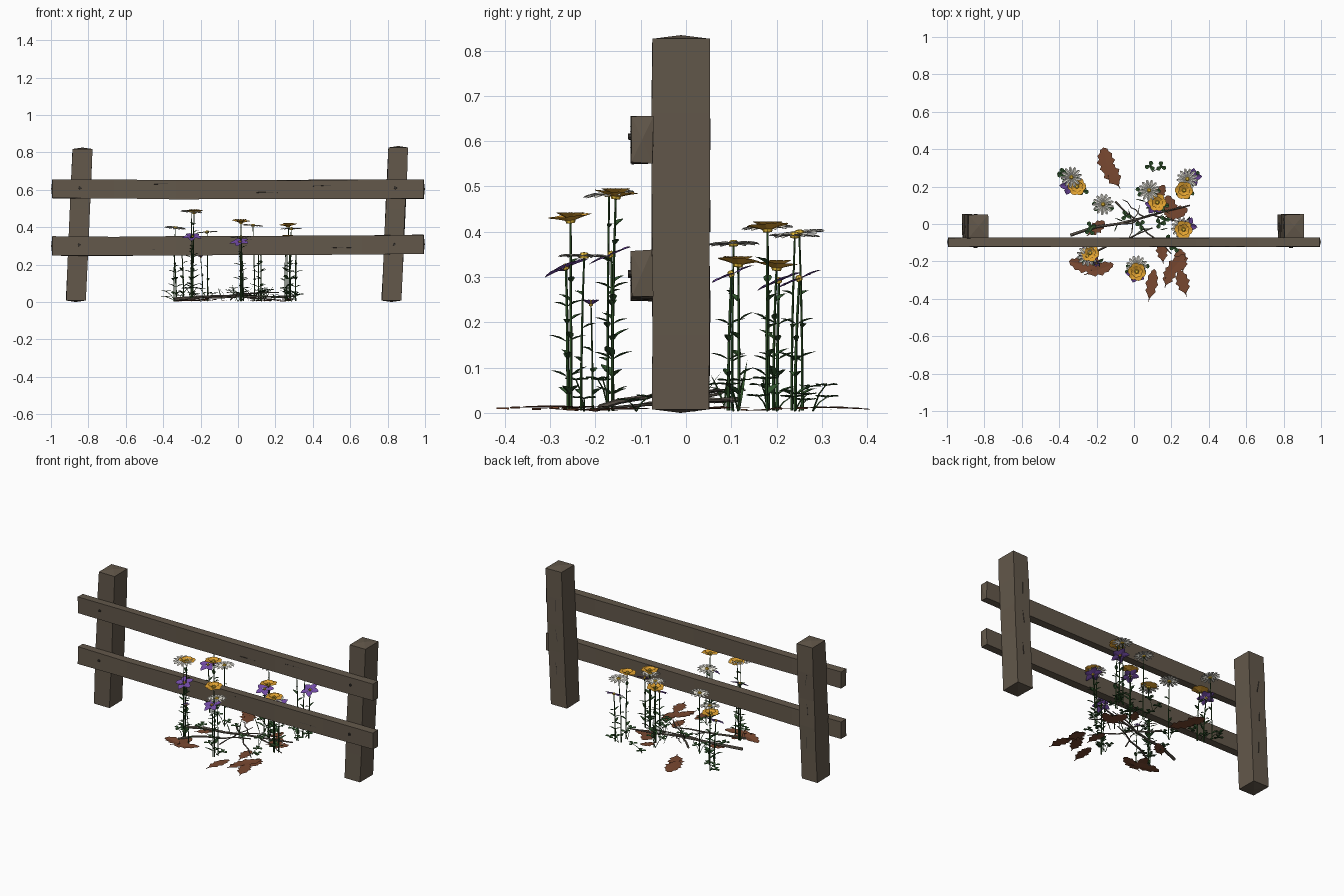
import bpy, bmesh, math, random
from mathutils import Vector as V

if "Cube" in bpy.data.objects:
    bpy.data.objects.remove(bpy.data.objects["Cube"])
random.seed(4)
R = random.uniform


def mat(name, r, g, b):
    m = bpy.data.materials.new(name)
    m.diffuse_color = (r, g, b, 1)
    m.use_nodes = True
    m.node_tree.nodes["Principled BSDF"].inputs["Base Color"].default_value = m.diffuse_color
    return m


WOOD = mat("weathered wood", .125, .098, .07)
NAIL = mat("dark iron", .04, .035, .03)
TWIG = mat("twig bark", .14, .115, .09)
DEAD = mat("dead leaf brown", .19, .065, .03)
STEM = mat("stem green", .025, .075, .018)
LEAF = mat("leaf green", .035, .10, .03)
WHITE = mat("petal white", .78, .76, .68)
ORANGE = mat("petal orange", .75, .36, .03)
YELLOW = mat("flower centre yellow", .8, .5, .04)
PURPLE = mat("petal purple", .17, .07, .38)


def finish(name, bm, *mats):
    bmesh.ops.remove_doubles(bm, verts=bm.verts, dist=1e-5)
    me = bpy.data.meshes.new(name)
    bm.to_mesh(me)
    bm.free()
    for m in mats:
        me.materials.append(m)
    ob = bpy.data.objects.new(name, me)
    bpy.context.collection.objects.link(ob)
    return ob


def loft(bm, rings, mi=0, cap=0.0):
    """Skin rings of points, closing each end with a raised centre point."""
    vs = [[bm.verts.new(p) for p in r] for r in rings]
    n = len(vs[0])
    fs = []
    for a, b in zip(vs, vs[1:]):
        for i in range(n):
            j = (i + 1) % n
            fs.append(bm.faces.new((a[i], a[j], b[j], b[i])))
    cs = [sum((V(p) for p in r), V()) / n for r in rings]
    for e, k in ((0, 1), (-1, -2)):
        c = bm.verts.new(cs[e] + (cs[e] - cs[k]).normalized() * cap)
        for i in range(n):
            fs.append(bm.faces.new((vs[e][i], vs[e][(i + 1) % n], c)))
    for f in fs:
        f.material_index = mi
    bmesh.ops.recalc_face_normals(bm, faces=fs)


def tube(bm, pts, r0, r1, n=5, mi=0):
    pts = [V(p) for p in pts]
    rings = []
    for i, p in enumerate(pts):
        d = (pts[min(i + 1, len(pts) - 1)] - pts[max(i - 1, 0)]).normalized()
        u = d.cross(V((0.3, 1, 0.2))).normalized()
        w = d.cross(u)
        r = r0 + (r1 - r0) * i / (len(pts) - 1)
        rings.append([p + (u * math.cos(a) + w * math.sin(a)) * r
                      for a in (2 * math.pi * k / n for k in range(n))])
    loft(bm, rings, mi)


def blade(bm, p, d, nrm, L, W, prof, mi=0, curl=0.0, fold=0.0):
    """Leaf or petal: centre line along d, half widths from prof (t, w)."""
    p, d = V(p), V(d).normalized()
    s = d.cross(V(nrm)).normalized()
    n = s.cross(d)
    rows = []
    for t, w in prof:
        c = p + d * L * t + n * curl * t * t
        e = n * fold * w
        rows.append([bm.verts.new(q) for q in (c - s * W * w + e, c, c + s * W * w + e)])
    for a, b in zip(rows, rows[1:]):
        for i in (0, 1):
            bm.faces.new((a[i], b[i], b[i + 1], a[i + 1])).material_index = mi


POINTED = [(0, 0), (.25, .75), (.5, 1), (.78, .6), (1, 0)]
PETAL = [(0, .3), (.4, .75), (.75, 1), (.93, .7), (1, .2)]
LOBED = [(0, .06), (.12, .35), (.25, .8), (.35, .6), (.5, 1), (.6, .7),
         (.74, .8), (.84, .45), (.93, .4), (1, 0)]


def flower(bm, c, nrm, n, r, w, prof, rise, curl, phase=0.0, centre=.012):
    c, nrm = V(c), V(nrm).normalized()
    u = nrm.cross(V((0, 1, .1))).normalized()
    v = nrm.cross(u)
    for k in range(n):
        a = 2 * math.pi * k / n + phase
        d = u * math.cos(a) + v * math.sin(a)
        blade(bm, c + d * .005, d + nrm * rise, nrm, r, w, prof, 0, curl, .004)
    # domed centre
    rings = [[c + (u * math.cos(a) + v * math.sin(a)) * centre * q + nrm * h
              for a in (math.pi * k / 4 for k in range(8))]
             for q, h in ((.8, -.004), (1, .003), (.6, .009))]
    loft(bm, rings, 1, .001)


# posts and rails: four-sided timbers with softly uneven edges
def timber(name, a, b, su, sv, u, v, segs, cap, sag=0.0):
    a, b, u, v = V(a), V(b), V(u), V(v)
    bm = bmesh.new()
    rings = []
    for i in range(segs + 1):
        t = i / segs
        c = a.lerp(b, t) - V((0, 0, sag * math.sin(math.pi * t)))
        rings.append([c + u * x * (su + R(-.002, .002)) + v * y * (sv + R(-.002, .002))
                      for x, y in ((-1, -1), (1, -1), (1, 1), (-1, 1))])
    loft(bm, rings, 0, cap)
    return finish(name, bm, WOOD)


X, Y, Z = (1, 0, 0), (0, 1, 0), (0, 0, 1)
timber("left_post", (-.866, -.012, .008), (-.831, -.012, .818), .053, .063, X, Y, 5, .008)
timber("right_post", (.821, -.012, .008), (.856, -.012, .826), .053, .063, X, Y, 5, .008)
timber("upper_rail", (-.993, -.097, .605), (.993, -.097, .603), .024, .051, Y, Z, 6, .006, .003)
timber("lower_rail", (-.993, -.097, .299), (.993, -.097, .308), .024, .051, Y, Z, 6, .006, .003)

# nail heads and small cracks
bm = bmesh.new()
for x, z in ((-.845, .61), (.842, .61), (-.85, .305), (.835, .308)):
    tube(bm, [(x, -.115, z), (x, -.128, z)], .008, .007, 8)
finish("nails", bm, NAIL)
bm = bmesh.new()
for x0, z in ((-.45, .63), (.1, .585), (.4, .62), (-.5, .28), (.02, .33), (.5, .29)):
    tube(bm, [(x0, -.121, z), (x0 + .05, -.122, z + .002), (x0 + .11, -.121, z)], .0015, .001, 4)
for x in (-.85, .84):
    for z in (.2, .4, .58):
        tube(bm, [(x + R(-.02, .02), .052, z), (x, .053, z + .07)], .002, .001, 4)
finish("wood_cracks", bm, NAIL)

# flower heads: x, y, height
daisies = [(-.335, .25, .395), (-.165, .105, .372), (.08, .18, .408), (.285, .24, .39),
           (.255, -.02, .33), (-.25, -.17, .482), (.015, -.225, .345)]
oranges = [(-.305, .20, .33), (.125, .115, .338), (.268, .18, .415), (.265, -.03, .35),
           (-.235, -.155, .488), (.015, -.255, .435)]
purples = [(-.345, .205, .29), (.11, .10, .305), (.31, .25, .295), (.285, -.01, .30),
           (-.245, -.165, .348), (.01, -.265, .32)]

bm = bmesh.new()
for i, c in enumerate(daisies):
    flower(bm, c, (R(-.1, .1), R(-.15, .05), 1), 13, .052, .0085, PETAL, .1, -.006, i)
finish("daisy_heads", bm, WHITE, YELLOW)

bm = bmesh.new()
for i, c in enumerate(oranges):
    q = V(c) - V((0, 0, .012))
    flower(bm, q, (R(-.1, .1), R(-.1, .1), 1), 6, .045, .021, PETAL, .35, -.004, i)
    flower(bm, q + V((0, 0, .005)), Z, 6, .03, .014, PETAL, .5, 0, i + .5)
finish("orange_flower_heads", bm, ORANGE, YELLOW)

bm = bmesh.new()
for i, c in enumerate(purples):
    flower(bm, c, (R(-.15, .15), -.42, 1), 5, .05, .019, POINTED, .08, -.004, i, .008)
flower(bm, (-.2, -.21, .24), Z, 5, .016, .007, PETAL, .6, 0, 0, .005)
finish("purple_flower_heads", bm, PURPLE, YELLOW)

# stems with their leaves
bm = bmesh.new()


def stem(c, r, gap, pairs, L, W, up):
    x, y, z = c
    bx, by = x + R(-.015, .015), y + R(-.01, .01)
    at = lambda t: V((bx + (x - bx) * t * t, by + (y - by) * t * t, .005 + (z - .008) * t))
    tube(bm, [at(t / 4) for t in range(5)], r, r * .7, 5)
    h, a = .035, R(0, 6)
    while gap and h < z - .07:
        for k in range(pairs):
            b = a + k * math.pi
            d = (math.cos(b), math.sin(b), up)
            s = R(.75, 1.1) * (1 - .35 * h / z)
            blade(bm, at(h / z), d, Z, L * s, W * s, POINTED, 1, -.006, .004)
        h += gap
        a += 2.2 if pairs == 1 else 1.4


for c in daisies:
    stem(c, .0032, .075, 1, .04, .009, .6)
for c in oranges:
    stem(c, .0036, .042, 1, .05, .013, .8)
for c in purples:
    stem(c, .004, .04, 2, .055, .008, .55)
stem((-.2, -.21, .24), .0025, .05, 1, .035, .009, .7)
finish("stems_and_stem_leaves", bm, STEM, LEAF)

# low clover-like leaves around the clumps
bm = bmesh.new()
for x, y in [(p[0], p[1]) for p in daisies + oranges[:3]] + [(.10, .28), (0, .02), (.14, 0), (-.2, -.02), (.17, -.11)]:
    for k in range(2):
        cx, cy, h = x + R(-.05, .05), y + R(-.03, .03), R(.025, .075)
        tube(bm, [(x, y, .004), ((x + cx) / 2, (y + cy) / 2, h * .7), (cx, cy, h)], .002, .0015, 4)
        a = R(0, 6)
        for j in range(3):
            b = a + j * 2.094
            blade(bm, (cx, cy, h), (math.cos(b), math.sin(b), .2), Z, .028, .012, PETAL, 1, -.003, .004)
finish("ground_leaves", bm, STEM, LEAF)

# thin grass blades
bm = bmesh.new()
for k in range(10):
    x, y, a = R(-.1, .2), R(-.06, .14), R(0, 6)
    blade(bm, (x, y, .005), (math.cos(a) * .4, math.sin(a) * .4, 1), (math.cos(a), math.sin(a), 0),
          R(.06, .13), .003, POINTED, 0, .02)
finish("grass_blades", bm, STEM)

# fallen twigs
bm = bmesh.new()
for a, b, r in (((-.34, -.06, .016), (.30, .10, .03), .009),
                ((-.27, -.19, .012), (.10, -.02, .045), .007),
                ((-.10, .12, .03), (.20, -.16, .012), .006),
                ((-.08, .0, .03), (.22, .08, .05), .005),
                ((-.04, -.12, .012), (.03, .10, .05), .004),
                ((.05, .04, .03), (-.06, .13, .05), .004),
                ((.1, .05, .03), (.31, -.02, .015), .005)):
    a, b = V(a), V(b)
    tube(bm, [a.lerp(b, t / 5) + V((R(-.01, .01), R(-.012, .012), R(0, .008))) * (0 < t < 5)
              for t in range(6)], r, r * .45, 6)
finish("fallen_twigs", bm, TWIG)

# dead lobed leaves lying flat: centre, heading, length, half width
bm = bmesh.new()
for x, y, deg, L, W in ((-.15, .335, 100, .15, .05), (-.12, .27, 120, .15, .048),
                        (.19, .09, 100, .13, .045), (.23, .06, 20, .12, .04), (.14, .17, 60, .09, .03),
                        (-.27, -.22, 165, .16, .045), (-.18, -.24, 20, .15, .038), (-.22, -.19, 80, .10, .035),
                        (.095, -.32, 80, .16, .035), (.22, -.225, 50, .16, .042),
                        (.26, -.31, 105, .13, .04), (.19, -.27, 70, .12, .036), (.25, -.19, 100, .12, .04),
                        (.15, -.14, 95, .12, .035), (-.2, -.02, 40, .11, .035)):
    a = math.radians(deg)
    d = V((math.cos(a), math.sin(a), 0))
    z = R(.006, .012)
    blade(bm, V((x, y, z)) - d * L / 2, d, Z, L, W, LOBED, 0, R(-.004, .010), R(-.004, .008))
    tube(bm, [V((x, y, z)) - d * L * .62, V((x, y, z)) - d * L * .45], .002, .0025, 4)
finish("dead_leaves", bm, DEAD)
